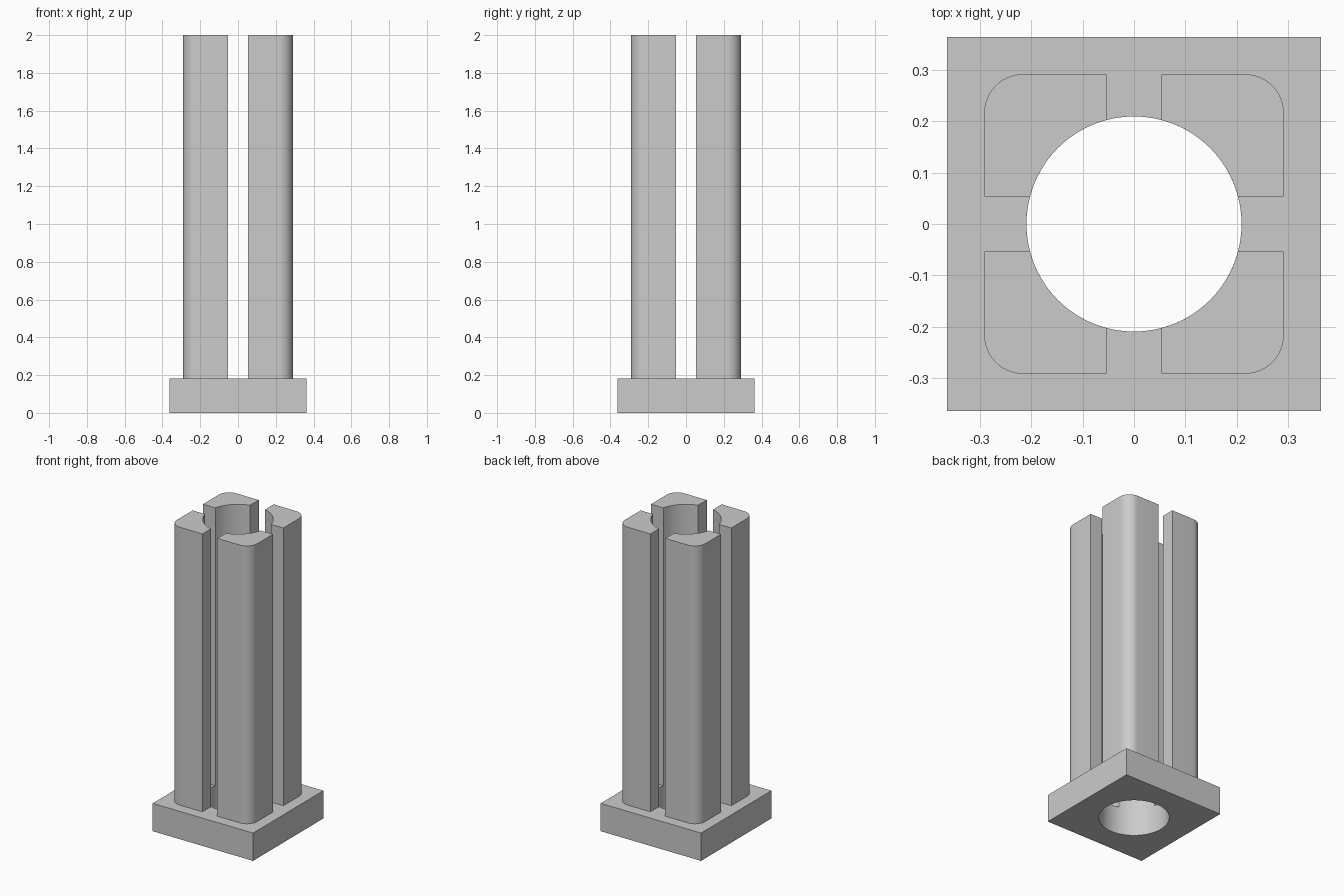
import bpy, bmesh
from math import sin, cos, pi, asin, radians

if "Cube" in bpy.data.objects:
    bpy.data.objects.remove(bpy.data.objects["Cube"], do_unlink=True)

BASE_HALF, BASE_TOP, TOP = 0.3635, 0.182, 2.0
POST_HALF, SLOT_HALF, CORNER, BORE = 0.291, 0.0535, 0.075, 0.209

grey = bpy.data.materials.new("plain_grey")
grey.use_nodes = True
colour = (0.6, 0.6, 0.6, 1)
grey.diffuse_color = colour
grey.node_tree.nodes["Principled BSDF"].inputs["Base Color"].default_value = colour


def arc(cx, cy, r, a0, a1, n):
    return [(cx + r * cos(a0 + (a1 - a0) * i / n),
             cy + r * sin(a0 + (a1 - a0) * i / n)) for i in range(n + 1)]


def finish(bm, name):
    bmesh.ops.recalc_face_normals(bm, faces=bm.faces)
    mesh = bpy.data.meshes.new(name)
    bm.to_mesh(mesh)
    bm.free()
    mesh.materials.append(grey)
    obj = bpy.data.objects.new(name, mesh)
    bpy.context.collection.objects.link(obj)
    bpy.ops.object.select_all(action='DESELECT')
    obj.select_set(True)
    bpy.context.view_layer.objects.active = obj
    bpy.ops.object.shade_smooth_by_angle(angle=radians(30))
    return obj


# Square base plate with a round bore
bm = bmesh.new()
circle = arc(0, 0, BORE, 0, 2 * pi, 96)[:-1]
square = [(x * BASE_HALF / max(abs(x), abs(y)), y * BASE_HALF / max(abs(x), abs(y)))
          for x, y in circle]
loops = [[bm.verts.new((x, y, z)) for x, y in ring]
         for ring, z in ((circle, 0), (square, 0), (square, BASE_TOP), (circle, BASE_TOP))]
for k, a in enumerate(loops):
    b = loops[(k + 1) % len(loops)]
    for i in range(len(a)):
        j = (i + 1) % len(a)
        bm.faces.new((a[i], a[j], b[j], b[i]))
finish(bm, "base_plate")

# Four corner posts: rounded outside, hollowed inside by the bore
start = asin(SLOT_HALF / BORE)
centre = POST_HALF - CORNER
profile = ([(POST_HALF, SLOT_HALF)]
           + arc(centre, centre, CORNER, 0, pi / 2, 12)
           + [(SLOT_HALF, POST_HALF)]
           + arc(0, 0, BORE, pi / 2 - start, start, 20))
for quarter, name in enumerate(("back_left", "back_right", "front_right", "front_left")):
    turn = quarter * pi / 2
    bm = bmesh.new()
    outline = [bm.verts.new((x * cos(turn) - y * sin(turn),
                             x * sin(turn) + y * cos(turn), BASE_TOP)) for x, y in profile]
    foot = bm.faces.new(outline)
    result = bmesh.ops.extrude_face_region(bm, geom=[foot], use_keep_orig=True)
    top = [v for v in result["geom"] if isinstance(v, bmesh.types.BMVert)]
    bmesh.ops.translate(bm, verts=top, vec=(0, 0, TOP - BASE_TOP))
    finish(bm, name + "_post")
